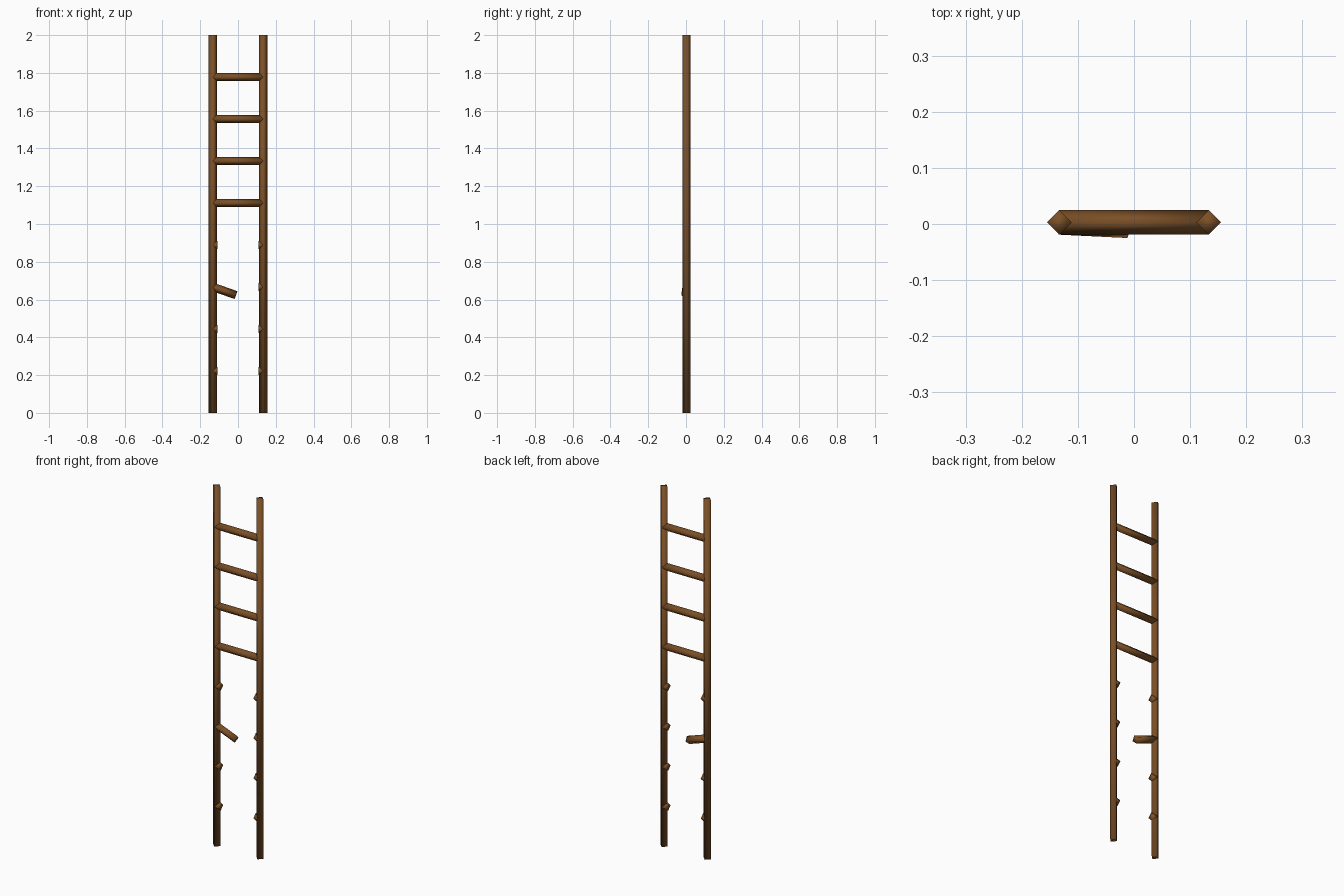
import bpy, math
from mathutils import Vector

if "Cube" in bpy.data.objects:
    bpy.data.objects.remove(bpy.data.objects["Cube"])

R = 0.022          # radius of the four-sided bars
X = 0.133          # rail offset from the centre
Y = 0.003          # ladder plane

wood = bpy.data.materials.new("brown_wood")
wood.diffuse_color = (0.20, 0.08, 0.02, 1)
wood.use_nodes = True
wood.node_tree.nodes["Principled BSDF"].inputs["Base Color"].default_value = wood.diffuse_color


def bar(name, start, end):
    """Diamond-section, smooth-shaded bar between two points."""
    a, b = Vector(start), Vector(end)
    d = b - a
    bpy.ops.mesh.primitive_cylinder_add(vertices=4, radius=R, depth=d.length,
                                        location=(a + b) / 2)
    ob = bpy.context.object
    ob.name = name
    # local x stays in the ladder plane so the corners point front/back
    z = d.normalized()
    y = Vector((0, 1, 0))
    x = y.cross(z).normalized()
    y = z.cross(x)
    ob.rotation_mode = 'QUATERNION'
    from mathutils import Matrix
    ob.rotation_quaternion = Matrix((x, y, z)).transposed().to_quaternion()
    ob.data.materials.append(wood)
    for p in ob.data.polygons:
        p.use_smooth = True
    return ob


# rails
for side, s in (("left", -1), ("right", 1)):
    bar(f"{side}_rail", (s * X, Y, 0), (s * X, Y, 2))

# whole rungs above, broken rungs below
for i in range(1, 9):
    h = i * 2 / 9
    if i > 4:
        bar(f"rung_{i}", (-X, Y, h), (X, Y, h))
        continue
    bar(f"right_stub_{i}", (X, Y, h), (X - 0.025, Y, h))
    if i == 3:
        # half rung hanging from the left rail
        bar("hanging_rung", (-X, Y, h), (-0.011, Y - 0.006, h - 0.043))
    else:
        bar(f"left_stub_{i}", (-X, Y, h), (-X + 0.025, Y, h))
